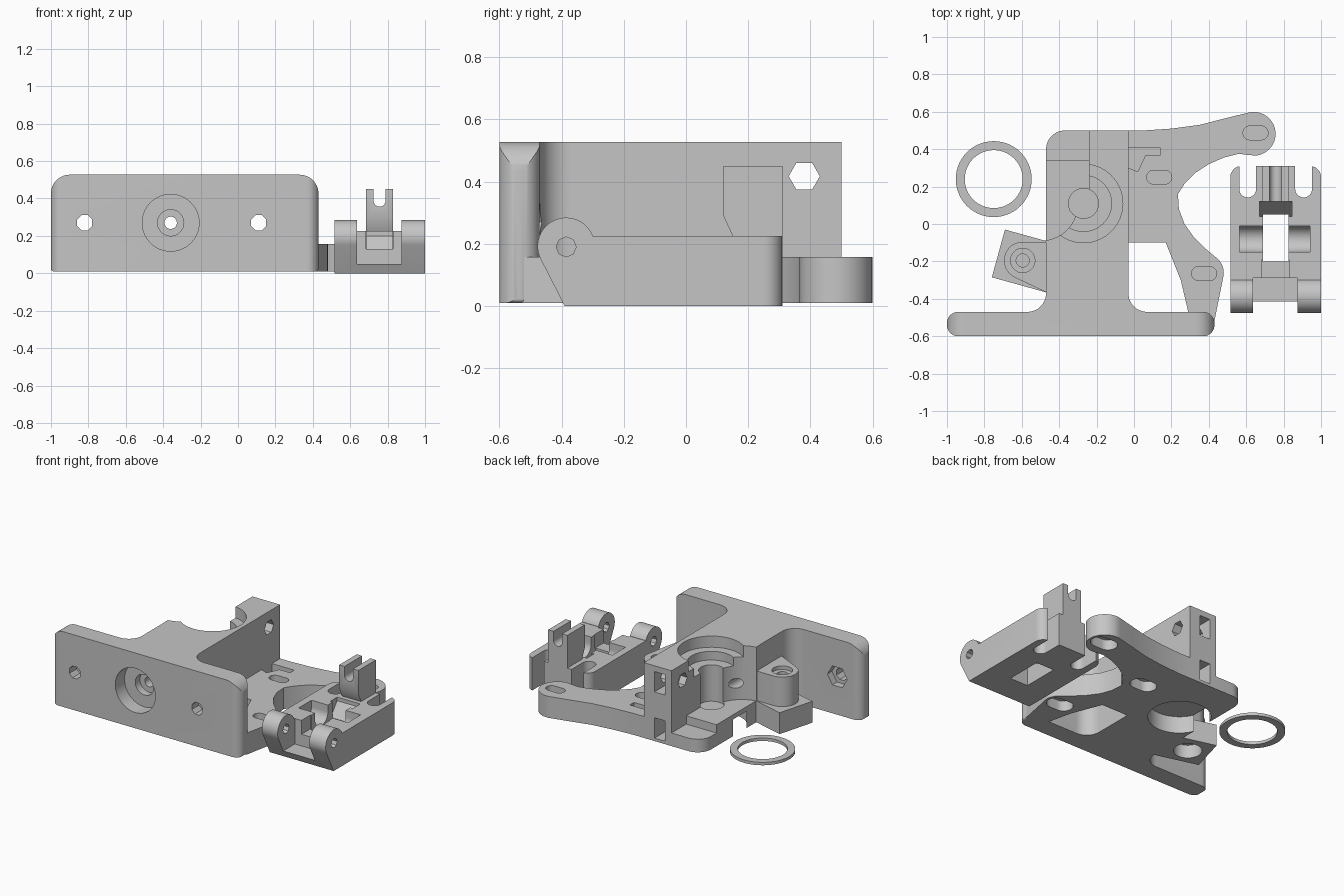
import bpy, bmesh
from math import sin, cos, radians

cube = bpy.data.objects.get("Cube")
if cube:
    bpy.data.objects.remove(cube, do_unlink=True)

grey = bpy.data.materials.new("plain grey")
grey.use_nodes = True
grey.diffuse_color = (0.56, 0.56, 0.56, 1)
grey.node_tree.nodes["Principled BSDF"].inputs["Base Color"].default_value = grey.diffuse_color


def arc(u, v, r, start=0, end=360, n=None):
    """Points on an arc; a whole circle leaves out the repeated point."""
    whole = abs(end - start) == 360
    n = n or max(5, int(abs(end - start) / 8))
    return [(u + r * cos(radians(start + (end - start) * i / n)),
             v + r * sin(radians(start + (end - start) * i / n)))
            for i in range(n if whole else n + 1)]


def box(u0, u1, v0, v1):
    return [(u0, v0), (u1, v0), (u1, v1), (u0, v1)]


def rounded(u0, u1, v0, v1, low, high):
    """Rectangle with one radius for its lower and one for its upper corners."""
    return (arc(u0 + low, v0 + low, low, 180, 270) + arc(u1 - low, v0 + low, low, 270, 360)
            + arc(u1 - high, v1 - high, high, 0, 90) + arc(u0 + high, v1 - high, high, 90, 180))


def slot(u, v, length, r):
    return arc(u + length, v, r, -90, 90) + arc(u - length, v, r, 90, 270)


def open_slot(u, v, r, top):
    """Slot with a round lower end, open upwards."""
    return arc(u, v, r, 180, 360) + [(u + r, top), (u - r, top)]


def prism(name, points, lo, hi, axis="z"):
    """Extrude a flat outline along an axis: z takes (x, y), x takes (y, z), y takes (x, z)."""
    place = {"z": lambda u, v, w: (u, v, w),
             "x": lambda u, v, w: (w, u, v),
             "y": lambda u, v, w: (u, w, v)}[axis]
    bm = bmesh.new()
    rings = [[bm.verts.new(place(u, v, w)) for u, v in points] for w in (lo, hi)]
    bm.faces.new(rings[0])
    bm.faces.new(rings[1])
    for i in range(len(points)):
        j = (i + 1) % len(points)
        bm.faces.new((rings[0][i], rings[0][j], rings[1][j], rings[1][i]))
    bmesh.ops.remove_doubles(bm, verts=bm.verts, dist=0.0005)
    bmesh.ops.recalc_face_normals(bm, faces=bm.faces)
    mesh = bpy.data.meshes.new(name)
    bm.to_mesh(mesh)
    bm.free()
    mesh.materials.append(grey)
    obj = bpy.data.objects.new(name, mesh)
    bpy.context.collection.objects.link(obj)
    return obj


def combine(target, operation, points, lo, hi, axis="z"):
    """Apply a boolean with a prism, then remove the helper."""
    helper = prism("helper", points, lo, hi, axis)
    helper.hide_render = True
    mod = target.modifiers.new("combine", "BOOLEAN")
    mod.operation, mod.solver, mod.object = operation, "EXACT", helper
    bpy.context.view_layer.objects.active = target
    bpy.ops.object.modifier_apply(modifier=mod.name)
    bpy.data.objects.remove(helper, do_unlink=True)


def add(target, *shape):
    combine(target, "UNION", *shape)


def cut(target, *shape):
    combine(target, "DIFFERENCE", *shape)


def finish(obj):
    bpy.ops.object.select_all(action="DESELECT")
    obj.select_set(True)
    bpy.context.view_layer.objects.active = obj
    bpy.ops.object.shade_smooth_by_angle(angle=radians(25))


FLOOR, BASE, TOP = 0.01, 0.157, 0.527

# Mounting plate, rounded in plan and in elevation
body = prism("extruder_body", rounded(-1, 0.43, -0.6, -0.47, 0.06, 0.06), FLOOR, TOP)
combine(body, "INTERSECT", rounded(-1, 0.43, FLOOR, TOP, 0.015, 0.1), -0.7, -0.4, "y")

# Low base with its two mounting arms
base = ([(-0.47, -0.5)] + arc(-0.37, 0.4, 0.1, 180, 90)
        + [(0.05, 0.5), (0.2, 0.51), (0.35, 0.53), (0.48, 0.563)]
        + arc(0.64, 0.482, 0.117, 105, -85)
        + [(0.56, 0.375), (0.48, 0.355), (0.4, 0.32), (0.33, 0.275), (0.27, 0.215), (0.235, 0.16),
           (0.24, 0.08), (0.27, 0.0), (0.32, -0.07), (0.38, -0.13)]
        + arc(0.38, -0.26, 0.1, 50, -15) + [(0.43, -0.52), (0.4, -0.55)])
add(body, base, FLOOR, BASE)

# Tall core, with fillets into the plate and a hollow for the gear
core = ([(-0.03, 0.5), (-0.24, 0.5), (-0.24, 0.11), (-0.29, 0.11)]
        + arc(-0.5, 0.11, 0.2, -20, -82) + [(-0.47, -0.15)]
        + arc(-0.57, -0.37, 0.1, 0, -90) + [(-0.57, -0.5), (0.07, -0.5)]
        + arc(0.07, -0.37, 0.1, 270, 180))
add(body, core, FLOOR, TOP)

# Side block and its round screw boss
add(body, [(-0.69, -0.03), (-0.76, -0.285), (-0.4, -0.385), (-0.4, -0.11)], FLOOR, BASE)
add(body, arc(-0.595, -0.195, 0.1, 90, 245) + [(-0.46, -0.37), (-0.43, -0.25), (-0.46, -0.095)], 0.1, 0.36)
cut(body, arc(-0.595, -0.195, 0.065), 0.335, 0.4)
cut(body, arc(-0.595, -0.195, 0.035), 0.17, 0.35)
cut(body, arc(-0.595, -0.195, 0.088), 0, 0.1)

# Window in the base
cut(body, [(-0.03, -0.1), (0.17, -0.1), (0.25, -0.3), (0.29, -0.47)]
    + arc(0.07, -0.37, 0.1, 270, 180), 0, 0.3)

# Low back corner
cut(body, box(-0.6, -0.24, 0.34, 0.6), 0.1, 0.6)

# Stepped bearing seat, bore, and recess underneath
for radius, bottom in ((0.21, 0.45), (0.15, 0.39), (0.08, 0.14)):
    cut(body, arc(-0.27, 0.11, radius), bottom, 0.7)
cut(body, arc(-0.29, 0.09, 0.195), 0, 0.125)

# Slotted mounting holes and notch in the base
for x, y in ((0.65, 0.487), (0.135, 0.25), (0.375, -0.265)):
    cut(body, slot(x, y, 0.03, 0.037), 0.09, 0.3)
    cut(body, slot(x, y, 0.03, 0.06), 0, 0.08)
cut(body, [(-0.03, 0.41), (0.14, 0.41), (0.14, 0.365), (0.06, 0.365), (0.02, 0.28), (-0.03, 0.3)], 0.07, 0.3)

# Plate screw holes with nut traps behind
for x in (-0.82, 0.11):
    cut(body, arc(x, 0.27, 0.044, 22.5, 382.5, 8), -0.7, -0.4, "y")
    cut(body, arc(x, 0.27, 0.075, n=6), -0.52, -0.42, "y")

# Front nozzle socket and filament path
for radius, depth in ((0.152, -0.5), (0.07, -0.45), (0.033, 0.6)):
    cut(body, arc(-0.36, 0.27, radius), -0.7, depth, "y")

# Clamp screw hole and nut slots in the back block
cut(body, arc(0.38, 0.417, 0.05, n=6), -0.4, 0.1, "x")
for z in (0.417, 0.1):
    cut(body, box(-0.19, -0.11, z - 0.07, z + 0.07), 0.31, 0.6, "y")
finish(body)

# Idler arm: side profile with hinge barrels and rounded back corners
side = ([(-0.39, 0), (0.31, 0), (0.31, 0.225), (-0.3, 0.225)]
        + arc(-0.385, 0.192, 0.092, 22, 207))
idler = prism("idler_arm", side, 0.515, 1.0, "x")
combine(idler, "INTERSECT", [(0.515, -0.6), (1.0, -0.6)]
        + arc(0.94, 0.25, 0.06, 0, 90) + arc(0.575, 0.25, 0.06, 90, 180), -0.1, 0.4)
cut(idler, box(0.635, 0.875, -0.6, -0.29), 0.05, 0.4)
cut(idler, arc(-0.385, 0.19, 0.032, n=8), 0.4, 1.1, "x")

# Spring tower with open top slot
add(idler, [(0.12, 0.45), (0.31, 0.45), (0.31, 0.15), (0.15, 0.15), (0.15, 0.225), (0.12, 0.29)],
    0.685, 0.83, "x")
cut(idler, open_slot(0.757, 0.388, 0.032, 0.6), 0, 0.5, "y")

# Screw slots at the back
for x in (0.608, 0.907):
    cut(idler, open_slot(x, 0.187, 0.045, 0.5), -0.1, 0.5)

# Bearing opening, axle seat and front step
cut(idler, box(0.69, 0.825, -0.2, 0.05), -0.1, 0.4)
cut(idler, [(0.04, 0.1), (0.04, 0.26), (0.119, 0.26), (0.119, 0.2)], 0.67, 0.845, "x")
cut(idler, box(0.685, 0.83, -0.4, -0.19), 0.13, 0.4)
cut(idler, open_slot(-0.08, 0.18, 0.07, 0.3), 0.565, 0.94, "x")
finish(idler)

# Loose spacer ring
ring = prism("spacer_ring", arc(-0.75, 0.24, 0.203, n=56), FLOOR, 0.03)
cut(ring, arc(-0.75, 0.24, 0.155, n=56), -0.1, 0.2)
finish(ring)
